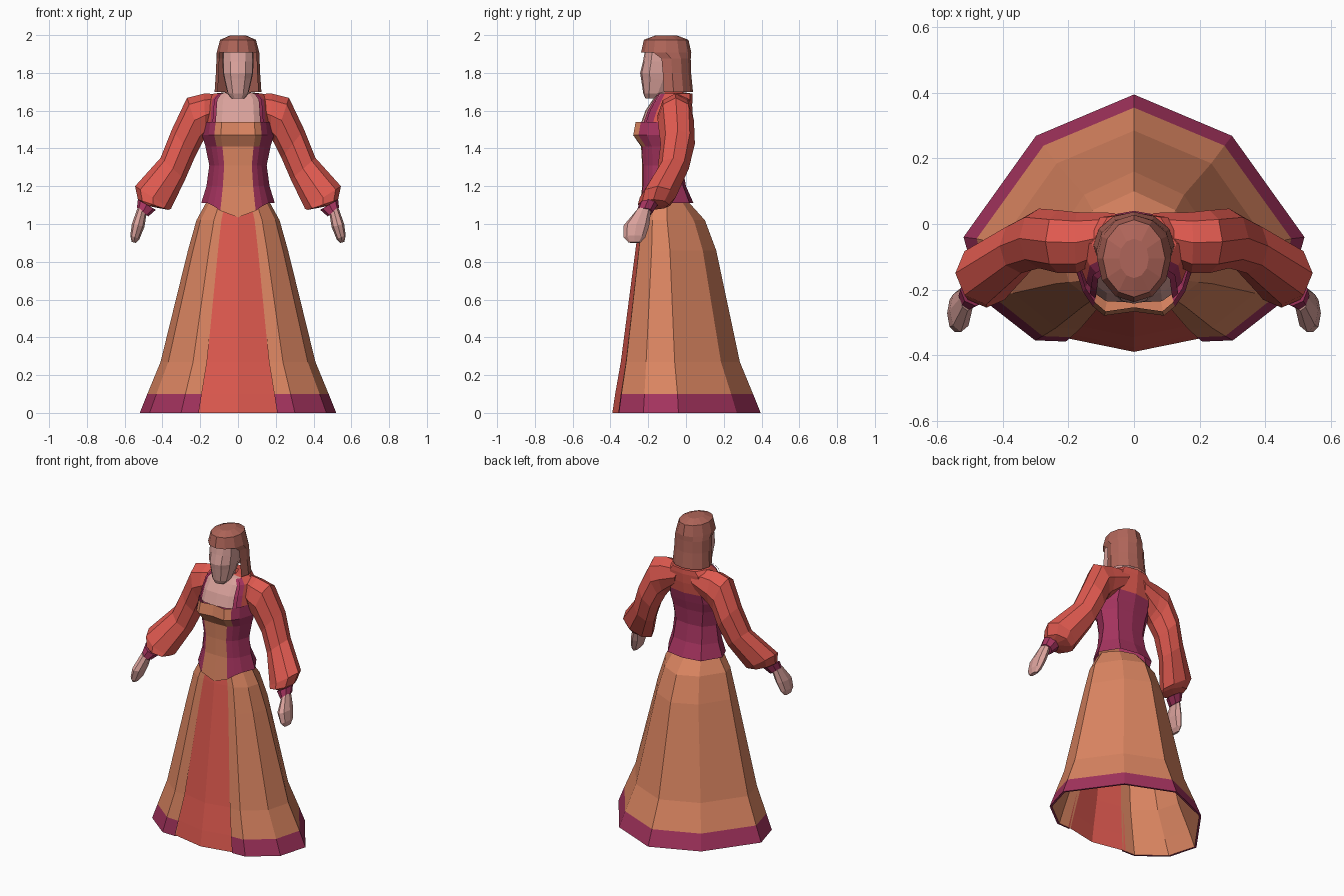
import bpy, bmesh, math
from mathutils import Vector

cube = bpy.data.objects.get("Cube")
if cube:
    bpy.data.objects.remove(cube)


def material(name, rgb):
    m = bpy.data.materials.new(name)
    m.use_nodes = True
    m.diffuse_color = (*rgb, 1)
    m.node_tree.nodes["Principled BSDF"].inputs["Base Color"].default_value = (*rgb, 1)
    return m


ORANGE = material("orange cloth", (0.71, 0.235, 0.12))
RED = material("red cloth", (0.73, 0.10, 0.078))
PURPLE = material("purple trim", (0.37, 0.033, 0.112))
SKIN = material("skin", (0.70, 0.36, 0.33))
HAIR = material("auburn hair", (0.43, 0.13, 0.10))


def loft(name, rings, mats, rule=lambda r, c: 0, closed=True, caps=(), mirror=True):
    """Skin a list of rings; rule(row, column) picks a material, None leaves a gap."""
    bm = bmesh.new()
    vs = [[bm.verts.new(p) for p in ring] for ring in rings]
    n = len(rings[0])
    for r in range(len(vs) - 1):
        for c in range(n if closed else n - 1):
            k = rule(r, c)
            if k is None:
                continue
            d = (c + 1) % n
            f = bm.faces.new((vs[r][c], vs[r][d], vs[r + 1][d], vs[r + 1][c]))
            f.material_index = k
    for i in caps:
        bm.faces.new(vs[i])
    # face everything outward from the part's axis
    bmesh.ops.recalc_face_normals(bm, faces=bm.faces)
    mid = sum((v.co for v in bm.verts), Vector()) / len(bm.verts)
    if not closed:
        mid.x = 0
    if sum(f.normal.dot(f.calc_center_median() - mid) * f.calc_area() for f in bm.faces) < 0:
        bmesh.ops.reverse_faces(bm, faces=bm.faces)
    me = bpy.data.meshes.new(name)
    bm.to_mesh(me)
    bm.free()
    for m in mats:
        me.materials.append(m)
    ob = bpy.data.objects.new(name, me)
    bpy.context.collection.objects.link(ob)
    if mirror:
        mod = ob.modifiers.new("Mirror", "MIRROR")
        mod.merge_threshold = 0.0005


def half_ring(row, cols):
    """row: height, half width, side y, front y, back y; cols: x share, front(+)/back(-) share."""
    z, w, cy, front, back = row
    return [(w * u, cy + (front - cy) * v if v > 0 else cy - (back - cy) * v, z)
            for u, v in cols]


def limb_ring(row, n=8):
    """row: outer x, z, inner x, z, front y, back y."""
    xo, zo, xi, zi, yf, yb = row
    pts = []
    for i in range(n):
        a = math.tau * i / n
        t = 0.5 + 0.5 * math.cos(a)
        y = (yf + yb) / 2 + (yb - yf) / 2 * math.sin(a)
        pts.append((xi + (xo - xi) * t, y, zi + (zo - zi) * t))
    return pts


def oval(z, rx, cy, ry, n=12):
    return [(rx * math.sin(math.tau * i / n), cy - ry * math.cos(math.tau * i / n), z)
            for i in range(n)]


# Skirt: open-fronted overskirt with a hem band, plus its lining
skirt_rows = [(0, .52, -.04, -.39, .395), (.1, .48, -.045, -.375, .355),
              (.27, .41, -.06, -.345, .285), (.86, .265, -.085, -.268, .16),
              (1.02, .22, -.10, -.247, .10), (1.12, .165, -.10, -.232, .01)]
skirt_cols = [(.40, .91), (.58, .9), (.90, .53), (1, 0), (.575, -.71), (0, -1)]
outer = [half_ring(r, skirt_cols) for r in skirt_rows]
inner = [half_ring((z, w - .014, cy, f + .012, b - .014), skirt_cols)
         for z, w, cy, f, b in skirt_rows]
loft("overskirt", inner[::-1] + outer, [ORANGE, PURPLE],
     lambda r, c: 1 if r in (5, 6) else 0, closed=False)
loft("front_panel", [half_ring(r, [(0, 1), (.43, .87)]) for r in skirt_rows], [RED],
     closed=False)

# Bodice: orange stomacher, purple sides and back, pointed front
cols = [(0, 1), (.48, .97), (.66, .82), (.82, .58), (1, 0), (.62, -.85), (0, -1)]
bodice_rows = [(1.11, .195, -.10, -.25, .04), (1.2, .167, -.10, -.232, .0),
               (1.31, .152, -.10, -.232, -.02), (1.41, .172, -.10, -.238, -.01),
               (1.47, .19, -.10, -.285, .005), (1.54, .18, -.09, -.272, .02)]
rings = [half_ring(r, cols) for r in bodice_rows]
for i, drop in enumerate((.075, .04, .015)):
    x, y, z = rings[0][i]
    rings[0][i] = (x, y, z - drop)
for ring in rings[4:]:
    x, y, z = ring[0]
    ring[0] = (x, y + .018, z)
loft("bodice", rings, [PURPLE, ORANGE],
     lambda r, c: 1 if c < 1 or (r > 2 and c < 2) else 0, closed=False)

# Upper torso: bare chest, purple neckline trim, red shoulders
chest_rows = [(1.53, .178, -.09, -.24, .02), (1.60, .172, -.07, -.215, .03),
              (1.66, .165, -.06, -.175, .035), (1.69, .13, -.06, -.15, .035),
              (1.70, .05, -.09, -.13, -.03)]
loft("upper_torso", [half_ring(r, cols) for r in chest_rows], [RED, SKIN, PURPLE],
     lambda r, c: 1 if c < 2 or r == 3 and c < 3 else 2 if c == 2 else 0, closed=False)
trim = [half_ring(r, [(.66, .86), (.76, .76)]) for r in chest_rows[:4]]
trim = [[(x, y - .008, z) for x, y, z in ring] for ring in trim]
loft("neckline_trim", trim, [PURPLE], closed=False)

# Puffed sleeves, cuffs and hands
sleeve_rows = [(.04, 1.688, .08, 1.55, -.09, .034), (.18, 1.69, .17, 1.46, -.15, .036),
               (.27, 1.668, .19, 1.43, -.15, .042),
               (.35, 1.50, .23, 1.35, -.135, .047), (.41, 1.35, .28, 1.235, -.15, .015),
               (.545, 1.20, .355, 1.08, -.245, -.055), (.53, 1.13, .37, 1.075, -.255, -.09),
               (.495, 1.10, .45, 1.09, -.235, -.165)]
loft("sleeves", [limb_ring(r) for r in sleeve_rows], [RED], caps=(0, -1))
cuff_rows = [(.53, 1.13, .435, 1.075, -.25, -.15), (.535, 1.085, .475, 1.04, -.262, -.175)]
loft("cuffs", [limb_ring(r) for r in cuff_rows], [PURPLE], caps=(0, -1))
hand_rows = [(.53, 1.09, .485, 1.05, -.265, -.185), (.562, 1.0, .495, .985, -.33, -.195),
             (.57, .94, .522, .92, -.33, -.215), (.563, .905, .542, .90, -.305, -.24)]
loft("hands", [limb_ring(r) for r in hand_rows], [SKIN], caps=(0, -1))

# Neck and head
loft("neck", [oval(1.64, .06, -.10, .05, 8), oval(1.70, .045, -.10, .04, 8),
              oval(1.78, .045, -.09, .04, 8)], [SKIN], mirror=False)
face_cols = [(0, 1), (.5, .93), (.95, .6), (1, 0), (.6, -.9), (0, -1)]
face_rows = [(1.672, .0, -.17, -.17, -.17), (1.665, .035, -.17, -.215, -.13),
             (1.69, .055, -.15, -.226, -.08), (1.77, .074, -.12, -.238, -.03),
             (1.80, .08, -.12, -.243, -.02), (1.86, .082, -.12, -.228, -.01),
             (1.93, .08, -.12, -.215, -.01)]
loft("head", [half_ring(r, face_cols) for r in face_rows], [SKIN], closed=False)

# Hair: rounded cap with a fringe, hanging straight at the sides and back
hair_rings = [oval(1.70, .124, -.066, .103), oval(1.80, .117, -.073, .100),
              oval(1.875, .114, -.078, .103), oval(1.907, .113, -.105, .133),
              oval(1.975, .095, -.105, .118), oval(1.997, .045, -.105, .06)]
loft("hair", hair_rings, [HAIR],
     lambda r, c: None if r < 3 and c in (0, 1, 10, 11) else 0, caps=(-1,), mirror=False)
